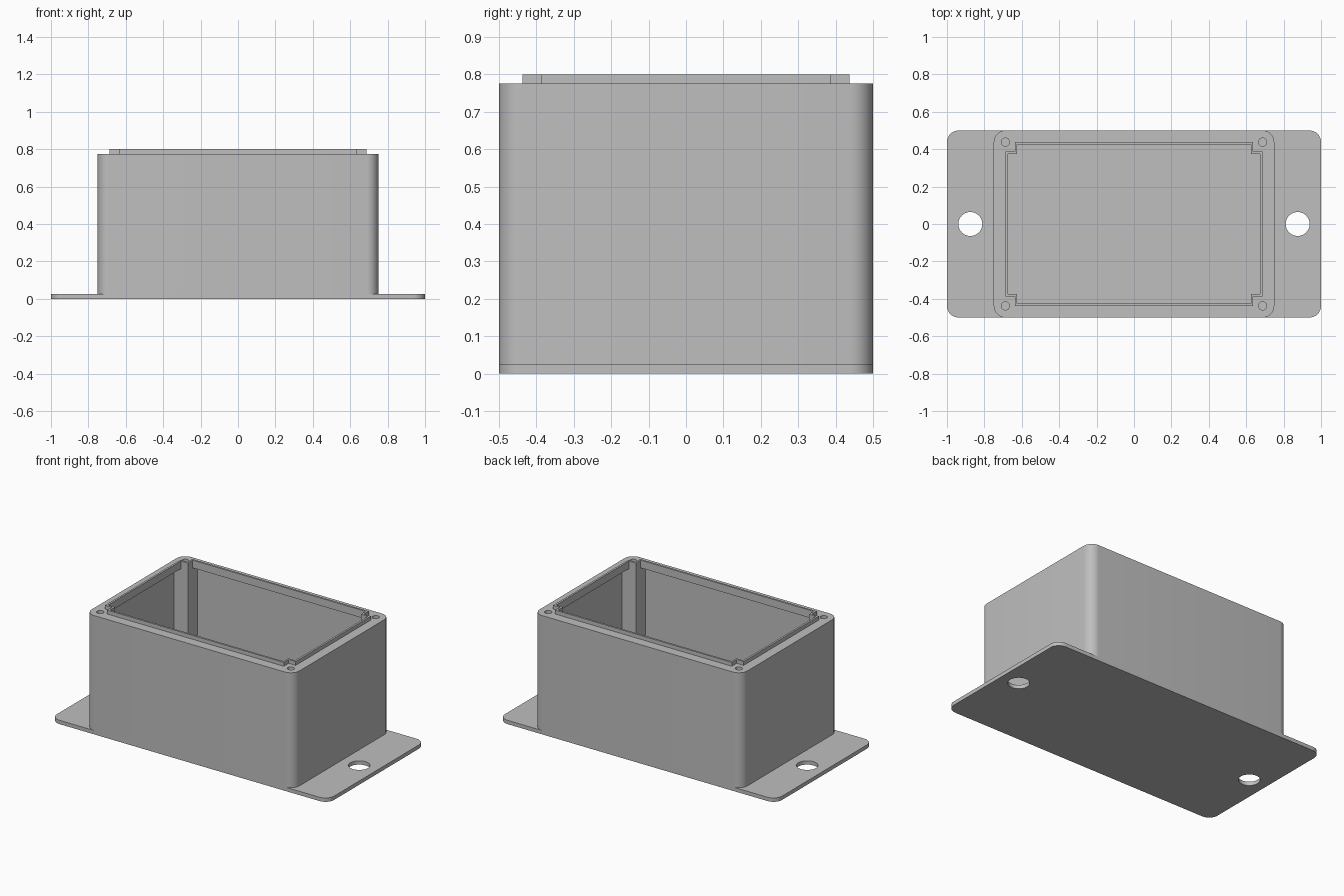
import bpy
import bmesh
from math import cos, sin, pi

cube = bpy.data.objects.get("Cube")
if cube:
    bpy.data.objects.remove(cube, do_unlink=True)

grey = bpy.data.materials.new("enclosure grey")
grey.use_nodes = True
grey.diffuse_color = (0.52, 0.52, 0.52, 1)
grey.node_tree.nodes["Principled BSDF"].inputs["Base Color"].default_value = (0.52, 0.52, 0.52, 1)


# Outlines, all counter-clockwise
def rounded(w, h, r, steps=10):
    pts = []
    for q, (sx, sy) in enumerate([(1, 1), (-1, 1), (-1, -1), (1, -1)]):
        for i in range(steps + 1):
            a = (q + i / steps) * pi / 2
            pts.append((sx * (w - r) + r * cos(a), sy * (h - r) + r * sin(a)))
    return pts


def circle(x, y, r, n=32):
    return [(x + r * cos(2 * pi * i / n), y + r * sin(2 * pi * i / n)) for i in range(n)]


def notched(corner):
    """Rectangle with stepped corners; corner runs from the x side to the y side."""
    back = corner[::-1]
    return (corner + [(-x, y) for x, y in back]
            + [(-x, -y) for x, y in corner] + [(x, -y) for x, y in back])


# Surface helpers
def wall(bm, pts, z0, z1):
    low = [bm.verts.new((x, y, z0)) for x, y in pts]
    high = [bm.verts.new((x, y, z1)) for x, y in pts]
    for i in range(len(pts)):
        j = (i + 1) % len(pts)
        bm.faces.new((low[i], low[j], high[j], high[i]))


def cap(bm, outlines, z):
    edges = []
    for pts in outlines:
        vs = [bm.verts.new((x, y, z)) for x, y in pts]
        edges += [bm.edges.new((vs[i - 1], vs[i])) for i in range(len(vs))]
    bmesh.ops.triangle_fill(bm, edges=edges, use_beauty=True, normal=(0, 0, 1))


def finish(bm, name):
    bmesh.ops.remove_doubles(bm, verts=bm.verts[:], dist=0.0002)
    bmesh.ops.recalc_face_normals(bm, faces=bm.faces[:])
    mesh = bpy.data.meshes.new(name)
    bm.to_mesh(mesh)
    bm.free()
    mesh.materials.append(grey)
    ob = bpy.data.objects.new(name, mesh)
    bpy.context.collection.objects.link(ob)
    bpy.ops.object.select_all(action="DESELECT")
    ob.select_set(True)
    bpy.context.view_layer.objects.active = ob
    bpy.ops.object.shade_smooth_by_angle(angle=pi / 6)


FLOOR, CEILING, RIM, TOP = 0.025, 0.75, 0.775, 0.8

# Mounting plate with one hole in each flange
plate = rounded(1, 0.5, 0.0625)
mounts = [circle(s * 0.875, 0, 0.064) for s in (1, -1)]
bm = bmesh.new()
for outline in [plate] + mounts:
    wall(bm, outline, 0, FLOOR)
for z in (0, FLOOR):
    cap(bm, [plate] + mounts, z)
finish(bm, "mounting_plate")

# Housing: thin walls, square corner posts, overhanging rim and raised lip
px, py = 0.625, 0.375            # inner corner of the posts
cx, cy = 0.725, 0.475            # inside of the walls
lx, ly = 0.675, 0.425            # inside of the lip
t = 0.0125                       # lip thickness
shell = rounded(0.75, 0.5, 0.0625)
cavity = notched([(cx, py), (lx, py), (px, py), (px, ly), (px, cy)])
lip_in = notched([(lx, py), (px, py), (px, ly)])
lip_out = notched([(lx + t, py + t), (px + t, py + t), (px + t, ly + t)])
screws = [circle(sx * 0.6875, sy * 0.4375, 0.022, 24) for sx in (1, -1) for sy in (1, -1)]

bm = bmesh.new()
wall(bm, shell, FLOOR, RIM)
wall(bm, cavity, FLOOR, CEILING)
wall(bm, lip_in, CEILING, TOP)
wall(bm, lip_out, RIM, TOP)
cap(bm, [shell, cavity], FLOOR)
cap(bm, [shell, lip_out] + screws, RIM)
cap(bm, [lip_out, lip_in], TOP)
# Underside of the rim between the posts
for s in (1, -1):
    cap(bm, [[(-px, s * ly), (px, s * ly), (px, s * cy), (-px, s * cy)]], CEILING)
    cap(bm, [[(s * lx, -py), (s * cx, -py), (s * cx, py), (s * lx, py)]], CEILING)
# Blind screw holes in the posts
for hole in screws:
    wall(bm, hole, 0.4, RIM)
    cap(bm, [hole], 0.4)
finish(bm, "housing")
